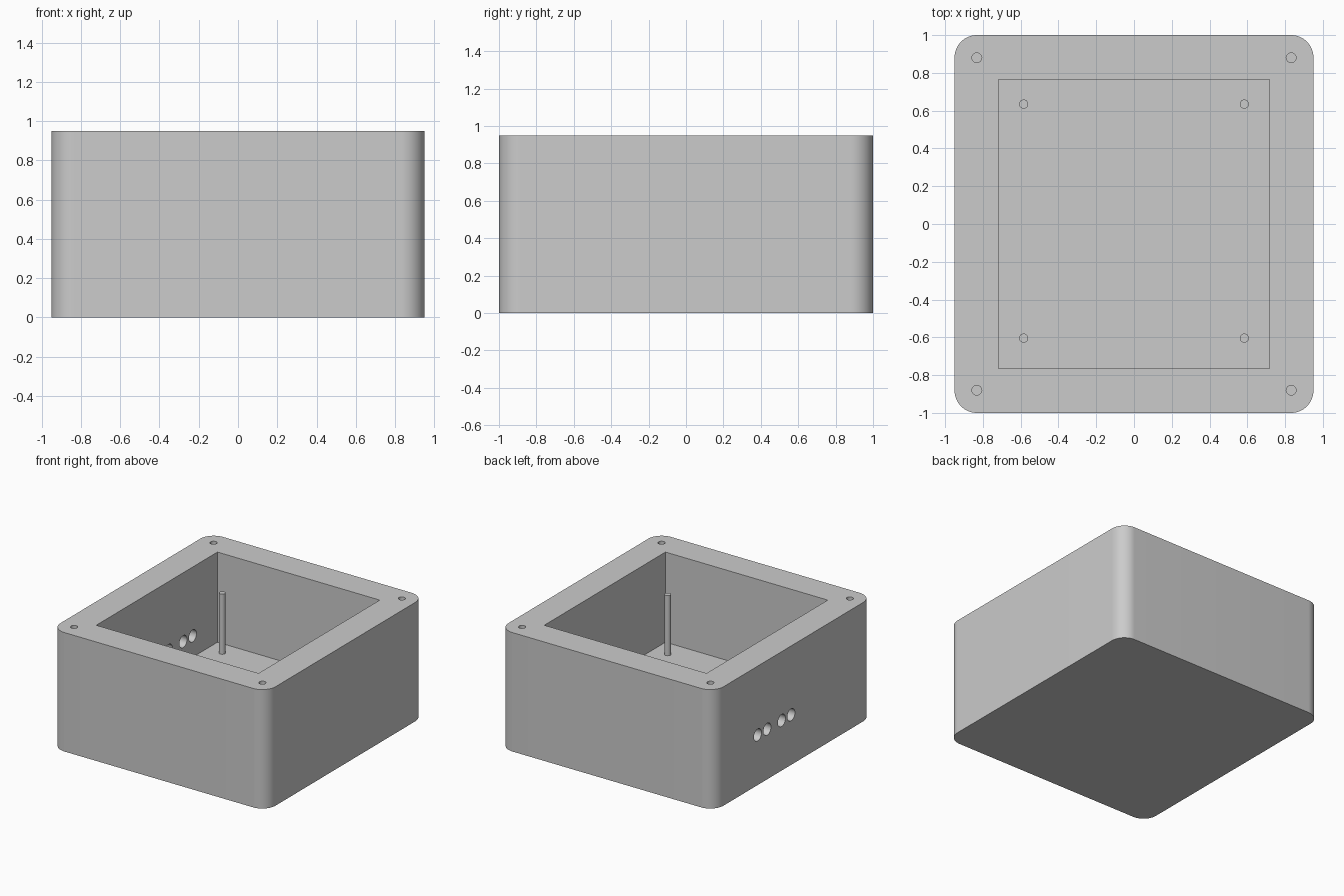
import bpy
import bmesh
from math import pi, cos, sin
from mathutils import Matrix, Vector

default = bpy.data.objects.get("Cube")
if default:
    bpy.data.objects.remove(default, do_unlink=True)

HALF_X, HALF_Y, HEIGHT = 0.95, 1.0, 0.95
CORNER = 0.118
FLOOR = 0.23
CAVITY_X, CAVITY_Y = 0.717, 0.765

grey = bpy.data.materials.new("plain grey")
grey.use_nodes = True
COLOUR = (0.6, 0.6, 0.6, 1)
grey.diffuse_color = COLOUR
grey.node_tree.nodes["Principled BSDF"].inputs["Base Color"].default_value = COLOUR


def make_object(name, bm):
    bmesh.ops.recalc_face_normals(bm, faces=bm.faces)
    mesh = bpy.data.meshes.new(name)
    bm.to_mesh(mesh)
    bm.free()
    mesh.materials.append(grey)
    obj = bpy.data.objects.new(name, mesh)
    bpy.context.collection.objects.link(obj)
    return obj


def add_cylinder(bm, centre, radius, depth, axis="Z", sides=32):
    turn = Matrix.Rotation(pi / 2, 4, "Y") if axis == "X" else Matrix()
    bmesh.ops.create_cone(bm, cap_ends=True, segments=sides, radius1=radius,
                          radius2=radius, depth=depth,
                          matrix=Matrix.Translation(centre) @ turn)


def cut(target, cutter):
    cutter.hide_render = True
    mod = target.modifiers.new("cut", "BOOLEAN")
    mod.operation = "DIFFERENCE"
    mod.solver = "EXACT"
    mod.object = cutter
    bpy.context.view_layer.objects.active = target
    bpy.ops.object.modifier_apply(modifier=mod.name)
    bpy.data.objects.remove(cutter, do_unlink=True)


def shade(obj):
    bpy.ops.object.select_all(action="DESELECT")
    obj.select_set(True)
    bpy.context.view_layer.objects.active = obj
    bpy.ops.object.shade_smooth_by_angle(angle=pi / 6)


# Outer block with rounded vertical corners
bm = bmesh.new()
outline = []
STEPS = 16
for quarter, (sx, sy) in enumerate([(1, 1), (-1, 1), (-1, -1), (1, -1)]):
    for i in range(STEPS + 1):
        a = (quarter + i / STEPS) * pi / 2
        outline.append(bm.verts.new((sx * (HALF_X - CORNER) + CORNER * cos(a),
                                     sy * (HALF_Y - CORNER) + CORNER * sin(a), 0)))
base = bm.faces.new(outline)
raised = bmesh.ops.extrude_face_region(bm, geom=[base])["geom"]
bmesh.ops.translate(bm, vec=(0, 0, HEIGHT),
                    verts=[g for g in raised if isinstance(g, bmesh.types.BMVert)])
enclosure = make_object("enclosure_body", bm)

# Open rectangular cavity
bm = bmesh.new()
bmesh.ops.create_cube(bm, size=2, matrix=Matrix.Translation((0, 0, FLOOR + 0.5))
                      @ Matrix.Diagonal((CAVITY_X, CAVITY_Y, 0.5, 1)))
cut(enclosure, make_object("cavity_cutter", bm))

# Blind screw holes in the rim corners
bm = bmesh.new()
for x in (-0.832, 0.832):
    for y in (-0.88, 0.88):
        add_cylinder(bm, Vector((x, y, HEIGHT)), 0.026, 0.6)
cut(enclosure, make_object("screw_hole_cutter", bm))

# Two pairs of cable holes through one side wall
bm = bmesh.new()
for y in (0.03, 0.15, 0.332, 0.452):
    add_cylinder(bm, Vector((-0.85, y, 0.4)), 0.048, 0.4, axis="X")
cut(enclosure, make_object("cable_hole_cutter", bm))
shade(enclosure)

# Slim mounting posts standing on the cavity floor
POST_TOP = 0.71
for side, x in (("right", -0.584), ("left", 0.584)):
    for end, y in (("front", -0.604), ("back", 0.635)):
        bm = bmesh.new()
        add_cylinder(bm, Vector((x, y, (FLOOR + POST_TOP) / 2)), 0.024, POST_TOP - FLOOR)
        shade(make_object(f"{end}_{side}_mounting_post", bm))
